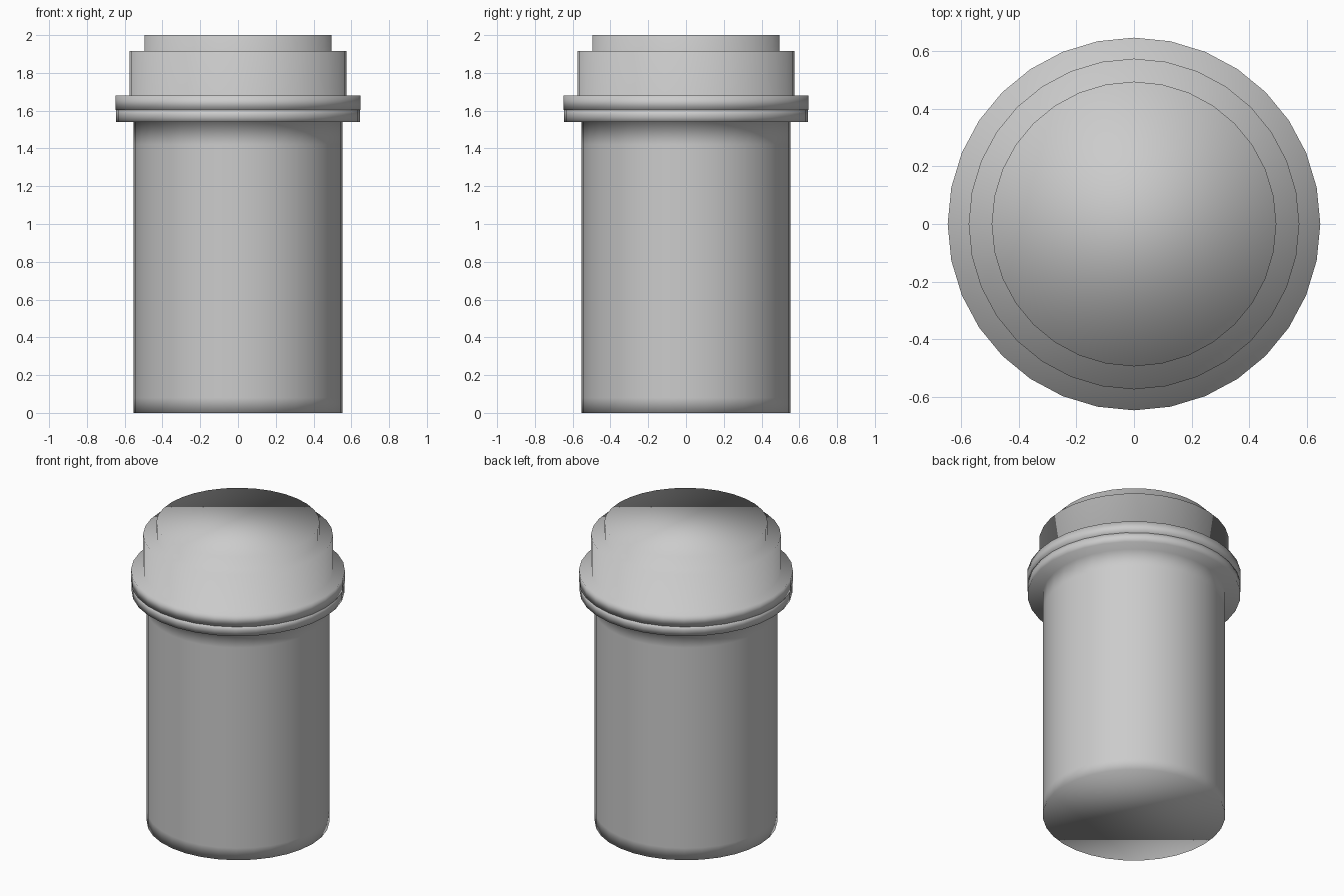
import bpy, bmesh, math

if "Cube" in bpy.data.objects:
    bpy.data.objects.remove(bpy.data.objects["Cube"])

SIDES = 32


def lathe(name, profile, sharp_angle=None):
    """Revolve (radius, z) points around z and cap both ends."""
    bm = bmesh.new()
    rings = []
    for r, z in profile:
        rings.append([bm.verts.new((r * math.cos(2 * math.pi * i / SIDES),
                                    r * math.sin(2 * math.pi * i / SIDES), z))
                      for i in range(SIDES)])
    for a, b in zip(rings, rings[1:]):
        for i in range(SIDES):
            j = (i + 1) % SIDES
            bm.faces.new((a[i], a[j], b[j], b[i]))
    bm.faces.new(rings[0][::-1])
    bm.faces.new(rings[-1])
    for f in bm.faces:
        f.smooth = True
    if sharp_angle is not None:
        for e in bm.edges:
            e.smooth = e.calc_face_angle(0) < sharp_angle
    mesh = bpy.data.meshes.new(name)
    bm.to_mesh(mesh)
    bm.free()
    obj = bpy.data.objects.new(name, mesh)
    bpy.context.collection.objects.link(obj)
    return obj


# Bottle body with the rim under the lid, softly shaded at its ends
lathe("bottle_body", [(0.553, 0), (0.553, 0.08), (0.553, 0.18), (0.553, 1.42),
                      (0.553, 1.54), (0.645, 1.54), (0.645, 1.575), (0.645, 1.603)])

# Stepped lid: flange, collar and raised top disc, with crisp edges
lathe("lid", [(0.648, 1.603), (0.648, 1.68), (0.575, 1.68), (0.575, 1.917),
              (0.495, 1.917), (0.495, 2.0)], math.radians(30))
